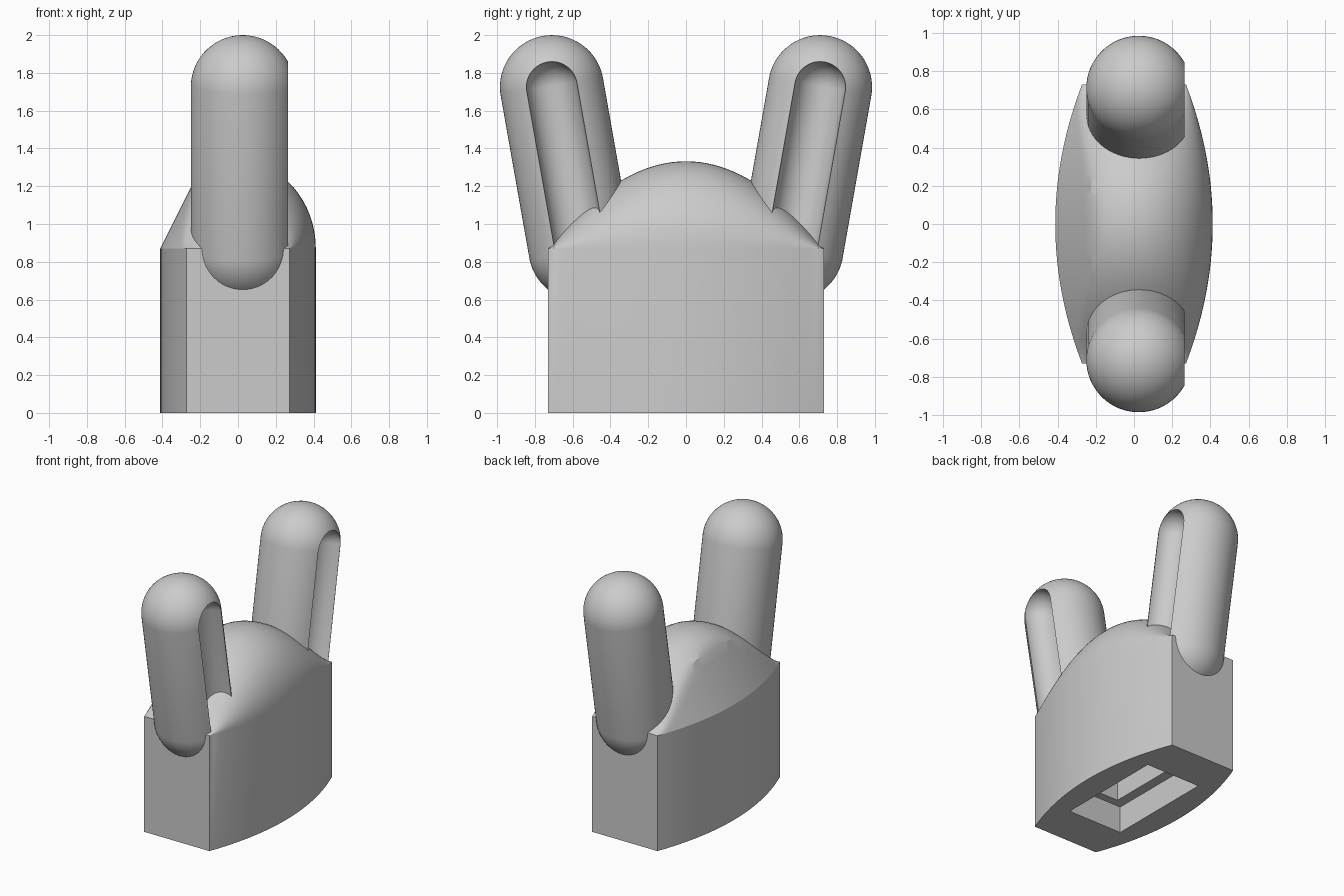
import bpy, bmesh, math
from mathutils import Matrix, Vector

cube = bpy.data.objects.get("Cube")
if cube:
    bpy.data.objects.remove(cube)

grey = bpy.data.materials.new("plain_grey")
grey.use_nodes = True
GREY = (0.6, 0.6, 0.6, 1)
grey.diffuse_color = GREY
grey.node_tree.nodes["Principled BSDF"].inputs["Base Color"].default_value = GREY


def make_object(name, bm):
    bmesh.ops.recalc_face_normals(bm, faces=bm.faces)
    mesh = bpy.data.meshes.new(name)
    bm.to_mesh(mesh)
    bm.free()
    mesh.materials.append(grey)
    obj = bpy.data.objects.new(name, mesh)
    bpy.context.collection.objects.link(obj)
    return obj


def cut(obj, cutter):
    mod = obj.modifiers.new("cut", "BOOLEAN")
    mod.operation = "DIFFERENCE"
    mod.solver = "EXACT"
    mod.object = cutter
    cutter.hide_render = True
    bpy.context.view_layer.objects.active = obj
    bpy.ops.object.modifier_apply(modifier=mod.name)
    bpy.data.objects.remove(cutter)


def smooth(obj, degrees):
    bpy.ops.object.select_all(action="DESELECT")
    obj.select_set(True)
    bpy.context.view_layer.objects.active = obj
    bpy.ops.object.shade_smooth_by_angle(angle=math.radians(degrees))


def capsule(name, radius, length, bottom, tilt):
    """Rounded rod leaning in the y-z plane, starting at its lower centre."""
    bm = bmesh.new()
    bmesh.ops.create_uvsphere(bm, u_segments=64, v_segments=33, radius=radius)
    for v in bm.verts:
        if v.co.z > 0:
            v.co.z += length
    bm.transform(Matrix.Translation(bottom) @ Matrix.Rotation(tilt, 4, "X"))
    return make_object(name, bm)


def box(name, half_x, half_y, z0, z1):
    bm = bmesh.new()
    bmesh.ops.create_cube(bm, size=1)
    for v in bm.verts:
        v.co = Vector((v.co.x * 2 * half_x, v.co.y * 2 * half_y,
                       z0 + (v.co.z + 0.5) * (z1 - z0)))
    return make_object(name, bm)


# Body: domed cross-sections lofted along y, with a bevelled -x shoulder
HALF_LENGTH, SHOULDER, STATIONS, ARC = 0.73, 0.87, 40, 32
bm = bmesh.new()
rings = []
for i in range(STATIONS + 1):
    s = -1 + 2 * i / STATIONS
    width = 0.412 - 0.14 * s * s
    rise = 0.46 * (1 - s * s) + 0.002
    points = [(width, 0)]
    for j in range(ARC + 1):
        t = math.pi * j / ARC
        x = width * math.cos(t)
        z = rise * math.sin(t)
        if x < 0:
            z = min(z, 2 * (x + width))
        points.append((x, SHOULDER + z))
    points.append((-width, 0))
    rings.append([bm.verts.new((x, s * HALF_LENGTH, z)) for x, z in points])
for a, b in zip(rings, rings[1:]):
    for k in range(len(a)):
        n = (k + 1) % len(a)
        bm.faces.new((a[k], a[n], b[n], b[k]))
bm.faces.new(rings[0])
bm.faces.new(rings[-1])
body = make_object("body", bm)

# Stepped rectangular socket in the underside
cut(body, box("socket_mouth", 0.225, 0.415, -0.1, 0.2))
cut(body, box("socket_core", 0.15, 0.355, 0.1, 0.6))
smooth(body, 25)

# Two leaning ears, each with a rounded groove on the +x side
TILT, EAR_X, LENGTH = math.radians(10), 0.025, 0.87
for name, side in (("front_ear", -1), ("back_ear", 1)):
    lean = -side * TILT
    base = Vector((EAR_X, side * 0.559, 0.868))
    ear = capsule(name, 0.275, LENGTH, base, lean)
    groove = capsule("groove", 0.135, LENGTH, base + Vector((0.245, 0, 0)), lean)
    cut(ear, groove)
    smooth(ear, 35)
